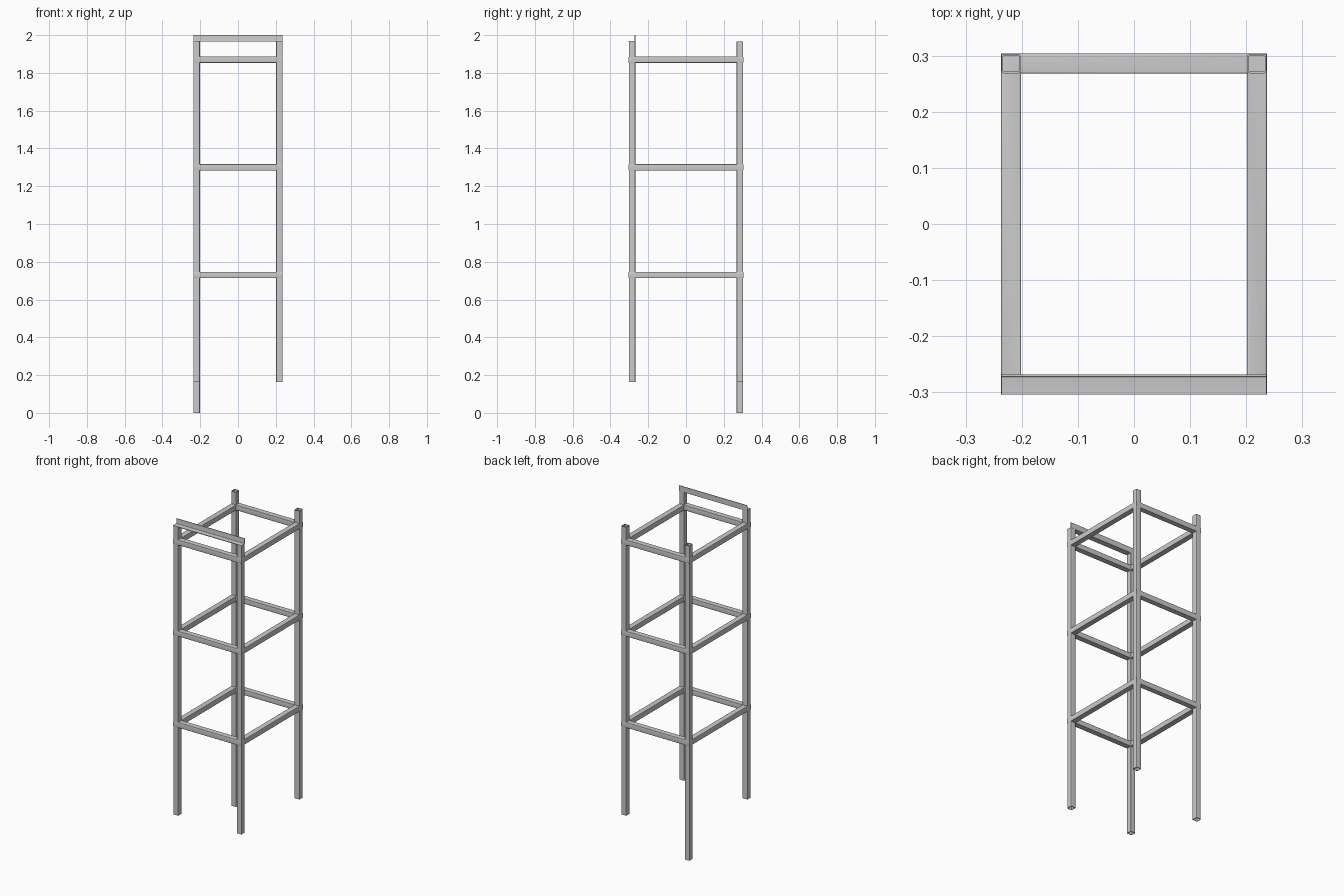
import bpy, bmesh, math

if "Cube" in bpy.data.objects:
    bpy.data.objects.remove(bpy.data.objects["Cube"])

CX, CY = 0.219, 0.2858      # corner post centres
POST, RAIL = 0.0172, 0.0178  # half widths
WALL = 0.003


def rounded_square(hx, hy, r, seg=4):
    """Counter-clockwise outline of a square section with rounded corners."""
    pts = []
    for i, (sx, sy) in enumerate([(1, 1), (-1, 1), (-1, -1), (1, -1)]):
        for k in range(seg + 1):
            a = math.pi / 2 * (i + k / seg)
            pts.append((sx * (hx - r) + r * math.cos(a),
                        sy * (hy - r) + r * math.sin(a)))
    return pts


def bridge(bm, a, b):
    n = len(a)
    for i in range(n):
        j = (i + 1) % n
        bm.faces.new((a[i], a[j], b[j], b[i]))


def finish(bm, name):
    bmesh.ops.recalc_face_normals(bm, faces=bm.faces[:])
    mesh = bpy.data.meshes.new(name)
    bm.to_mesh(mesh)
    bm.free()
    obj = bpy.data.objects.new(name, mesh)
    bpy.context.collection.objects.link(obj)
    bpy.ops.object.select_all(action='DESELECT')
    obj.select_set(True)
    bpy.context.view_layer.objects.active = obj
    bpy.ops.object.shade_smooth_by_angle(angle=math.radians(40))
    return obj


def post(name, x, y, z0, z1):
    """Hollow square tube, open at both ends."""
    bm = bmesh.new()
    outer = rounded_square(POST, POST, 0.004)
    inner = rounded_square(POST - WALL, POST - WALL, 0.002)
    rings = [[bm.verts.new((x + u, y + v, z)) for u, v in prof]
             for prof, z in ((outer, z0), (outer, z1), (inner, z1), (inner, z0))]
    for i in range(4):
        bridge(bm, rings[i], rings[(i + 1) % 4])
    return finish(bm, name)


def shelf_frame(name, z):
    """Mitred rectangle of square tube around the four posts."""
    bm = bmesh.new()
    prof = rounded_square(RAIL, 0.017, 0.004)
    rings = [[bm.verts.new((sx * (CX + u), sy * (CY + u), z + v)) for u, v in prof]
             for sx, sy in ((1, 1), (-1, 1), (-1, -1), (1, -1))]
    for i in range(4):
        bridge(bm, rings[i], rings[(i + 1) % 4])
    return finish(bm, name)


# Posts: the back left one reaches the ground, the others stop short
for ny, sy in (("front", -1), ("back", 1)):
    for nx, sx in (("left", -1), ("right", 1)):
        bottom = 0.0 if (sx, sy) == (-1, 1) else 0.164
        post(f"{ny}_{nx}_post", sx * CX, sy * CY, bottom, 1.965)

# Three rectangular rail frames
for name, z in (("lower", 0.73), ("middle", 1.30), ("upper", 1.87)):
    shelf_frame(f"{name}_rail_frame", z)

# Angle bar lying on the front posts, upright flange on the inner side
y0, y1, z0, z1, t, r = -0.3036, -0.268, 1.965, 2.0, 0.0035, 0.003
fillet = [(y1 - t - r + r * math.sin(a), z0 + t + r - r * math.cos(a))
          for a in (math.pi / 2 * k / 4 for k in range(5))]
section = [(y1, z0), (y0, z0), (y0, z0 + t)] + fillet + [(y1 - t, z1), (y1, z1)]
bm = bmesh.new()
ends = [[bm.verts.new((x, y, z)) for y, z in section] for x in (-0.2365, 0.2365)]
bridge(bm, *ends)
for e in ends:
    bm.faces.new(e)
finish(bm, "top_angle_bar")
